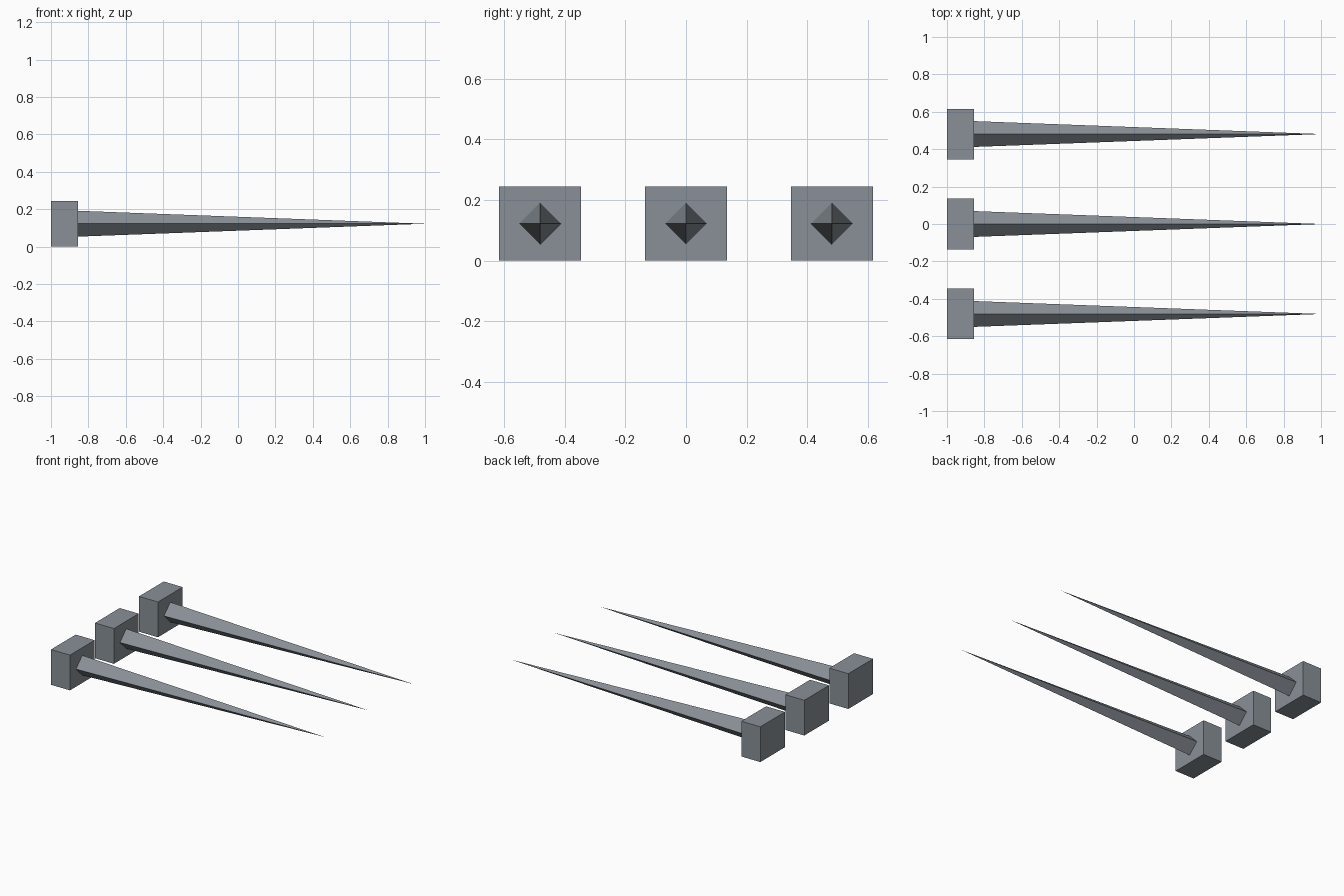
import bpy
import math

cube = bpy.data.objects.get("Cube")
if cube:
    bpy.data.objects.remove(cube, do_unlink=True)

steel = bpy.data.materials.new("blue_grey_steel")
steel.use_nodes = True
colour = (0.25, 0.28, 0.31, 1)
steel.diffuse_color = colour
steel.node_tree.nodes["Principled BSDF"].inputs["Base Color"].default_value = colour

BACK, FACE, TIP = -1.0, -0.855, 1.0   # x of block back, block front, spike tip
WIDTH, HEIGHT = 0.27, 0.244           # block size
RADIUS = 0.069                        # spike half width at the block


def finish(name):
    obj = bpy.context.object
    obj.name = name
    obj.data.materials.append(steel)
    return obj


for label, y in (("front", -0.481), ("middle", 0), ("back", 0.481)):
    # Mounting block
    bpy.ops.mesh.primitive_cube_add(size=1, location=((BACK + FACE) / 2, y, HEIGHT / 2))
    block = finish(label + "_block")
    block.scale = (FACE - BACK, WIDTH, HEIGHT)

    # Four-sided spike, edges up, down and sideways, pointing to +x
    bpy.ops.mesh.primitive_cone_add(
        vertices=4, radius1=RADIUS, radius2=0, depth=TIP - FACE,
        location=((FACE + TIP) / 2, y, HEIGHT / 2), rotation=(0, math.pi / 2, 0))
    finish(label + "_spike")
